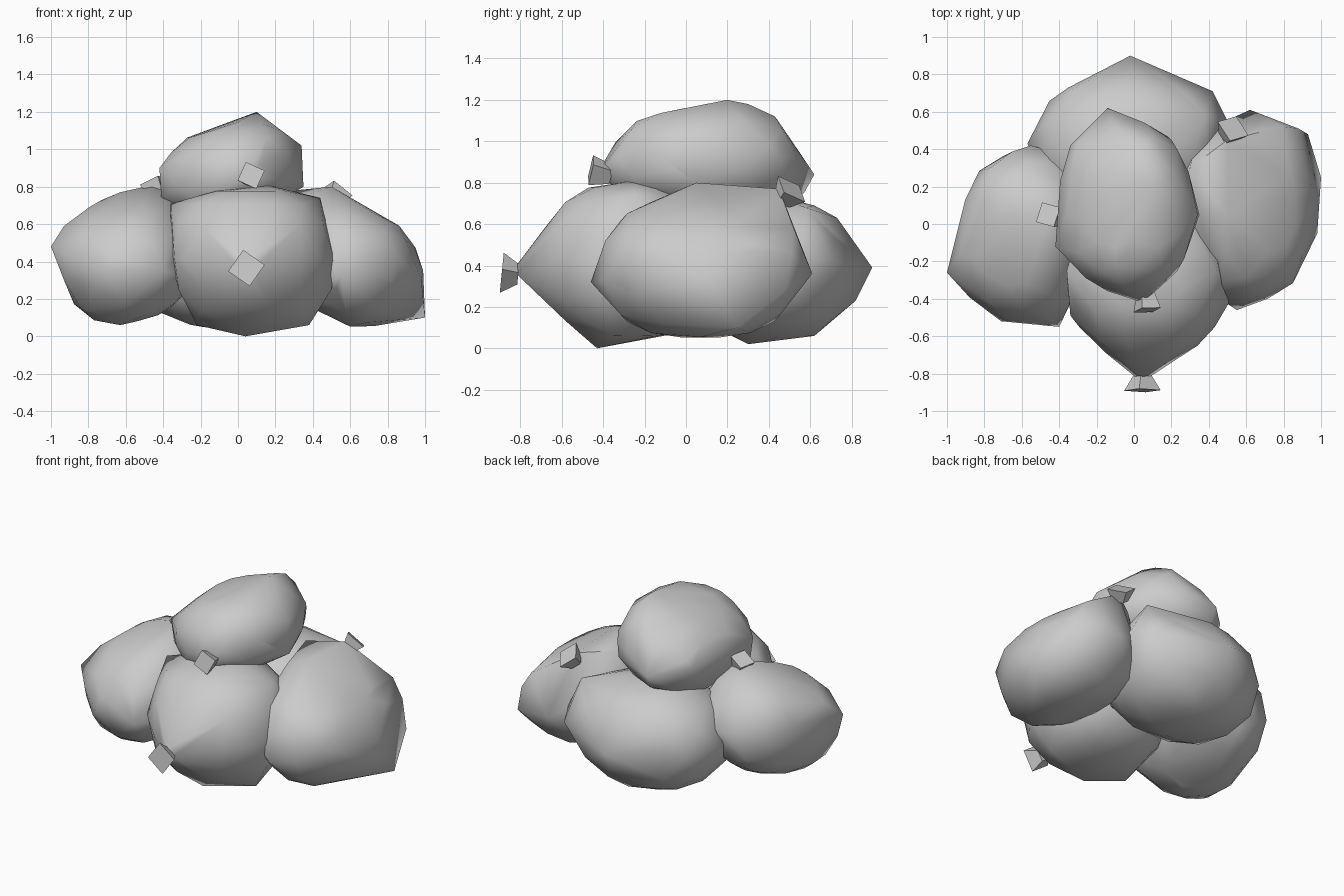
import bpy, bmesh, math
from mathutils import Vector, Matrix, Euler


def finish(name, bm, angle):
    bmesh.ops.recalc_face_normals(bm, faces=bm.faces)
    me = bpy.data.meshes.new(name)
    bm.to_mesh(me)
    bm.free()
    ob = bpy.data.objects.new(name, me)
    bpy.context.collection.objects.link(ob)
    bpy.ops.object.select_all(action='DESELECT')
    ob.select_set(True)
    bpy.context.view_layer.objects.active = ob
    bpy.ops.object.shade_smooth_by_angle(angle=math.radians(angle))
    return ob


# Stuffed sack: boxy low-poly ellipsoid hulled with a few bulging corners
def sack(name, center, radii, corners, turn=(0, 0, 0), power=0.82):
    bm = bmesh.new()
    rot = Euler([math.radians(t) for t in turn]).to_matrix()
    points = [Vector(c) for c in corners]
    for i in range(1, 8):
        for j in range(10):
            a, b = math.pi * i / 8, math.tau * (j + 0.5 * (i % 2)) / 10
            u = (math.sin(a) * math.cos(b), math.sin(a) * math.sin(b), math.cos(a))
            p = Vector([math.copysign(abs(c) ** power, c) * r for c, r in zip(u, radii)])
            points.append(Vector(center) + rot @ p)
    for p in points:
        bm.verts.new(p)
    # Shrink-wrap everything in one convex skin
    bmesh.ops.convex_hull(bm, input=bm.verts)
    bmesh.ops.delete(bm, geom=[v for v in bm.verts if not v.link_faces], context='VERTS')
    return finish(name, bm, 60)


# Tied end: square neck flaring outwards
def tie(name, end, axis, spin, wide=0.07, depth=0.1):
    axis = Vector(axis).normalized()
    bm = bmesh.new()
    bmesh.ops.create_cone(bm, cap_ends=True, segments=4, radius1=0.05,
                          radius2=wide * math.sqrt(2), depth=depth)
    m = axis.to_track_quat('Z', 'Y').to_matrix().to_4x4() @ Matrix.Rotation(math.radians(spin), 4, 'Z')
    bmesh.ops.transform(bm, matrix=Matrix.Translation(Vector(end) - axis * depth / 2) @ m, verts=bm.verts)
    return finish(name, bm, 20)


# Bottom layer
sack("left_sack", (-0.58, -0.06, 0.42), (0.36, 0.46, 0.32),
     [(-1, -0.26, 0.48), (-0.93, -0.3, 0.3), (-0.93, -0.15, 0.59), (-0.89, 0.14, 0.5),
      (-0.84, 0.22, 0.5), (-0.55, 0.42, 0.5), (-0.38, 0.37, 0.5), (-0.45, 0.03, 0.81),
      (-0.63, 0.05, 0.77), (-0.33, 0, 0.77), (-0.4, -0.55, 0.35), (-0.71, -0.52, 0.35),
      (-0.63, -0.25, 0.06), (-0.84, -0.3, 0.15)],
     (16, -12, -12))
sack("right_sack", (0.59, 0.07, 0.39), (0.36, 0.49, 0.32),
     [(1, 0.25, 0.1), (0.99, 0.1, 0.35), (0.95, 0.2, 0.47), (0.98, -0.05, 0.3),
      (0.62, 0.61, 0.36), (0.88, 0.51, 0.46), (0.8, 0.52, 0.58), (0.93, 0.48, 0.28),
      (0.5, 0.45, 0.77), (0.5, 0.05, 0.8), (0.36, 0.02, 0.75), (0.3, 0.3, 0.78),
      (0.55, -0.46, 0.32), (0.82, -0.3, 0.3), (0.6, 0.1, 0.06)],
     (0, 26, 0))
sack("front_sack", (0.07, -0.28, 0.42), (0.43, 0.42, 0.38),
     [(0.01, -0.82, 0.36), (0.08, -0.82, 0.36), (0.04, -0.82, 0.4), (0.04, -0.43, 0),
      (0.52, -0.4, 0.4), (0.5, -0.4, 0.25), (0.15, -0.25, 0.81), (0.44, -0.25, 0.74),
      (-0.36, -0.25, 0.71), (0.34, -0.65, 0.42), (-0.15, -0.69, 0.4), (-0.34, -0.49, 0.42),
      (0.38, -0.35, 0.06), (-0.22, -0.35, 0.06)])
sack("back_sack", (-0.04, 0.4, 0.38), (0.49, 0.4, 0.34),
     [(-0.02, 0.9, 0.39), (-0.35, 0.73, 0.42), (-0.57, 0.43, 0.4), (0.42, 0.71, 0.42),
      (0.5, 0.55, 0.45), (0.38, 0.58, 0.68), (0, 0.3, 0.02), (0, 0.62, 0.69),
      (0, 0.73, 0.63), (0, 0.82, 0.23), (0, 0.62, 0.06), (-0.1, 0.35, 0.76)])

# Sack lying on top
sack("top_sack", (-0.04, 0.09, 0.88), (0.36, 0.46, 0.26),
     [(0.1, 0.2, 1.2), (0.34, 0.05, 1.02), (0.35, 0.05, 0.8), (-0.14, 0.62, 0.84),
      (0.05, -0.42, 0.86), (-0.42, -0.12, 0.9), (-0.41, -0.1, 0.74), (0.2, 0.45, 0.92),
      (0.06, 0.43, 1.12), (0.08, 0.3, 1.18), (-0.1, -0.23, 1.09), (-0.34, 0.42, 0.88),
      (-0.13, 0.57, 0.75)],
     (0, -18, 4))

# Tied ends
tie("front_tie", (0.045, -0.89, 0.365), (0, -1, 0.1), 10, 0.07, 0.08)
tie("top_tie", (0.07, -0.46, 0.86), (0.1, -1, 0.2), 20, 0.055)
tie("left_tie", (-0.46, 0.05, 0.83), (-0.4, 0.2, 0.9), 55, 0.055)
tie("right_tie", (0.53, 0.51, 0.77), (0.45, 0.65, 0.8), 15, 0.065, 0.08)
